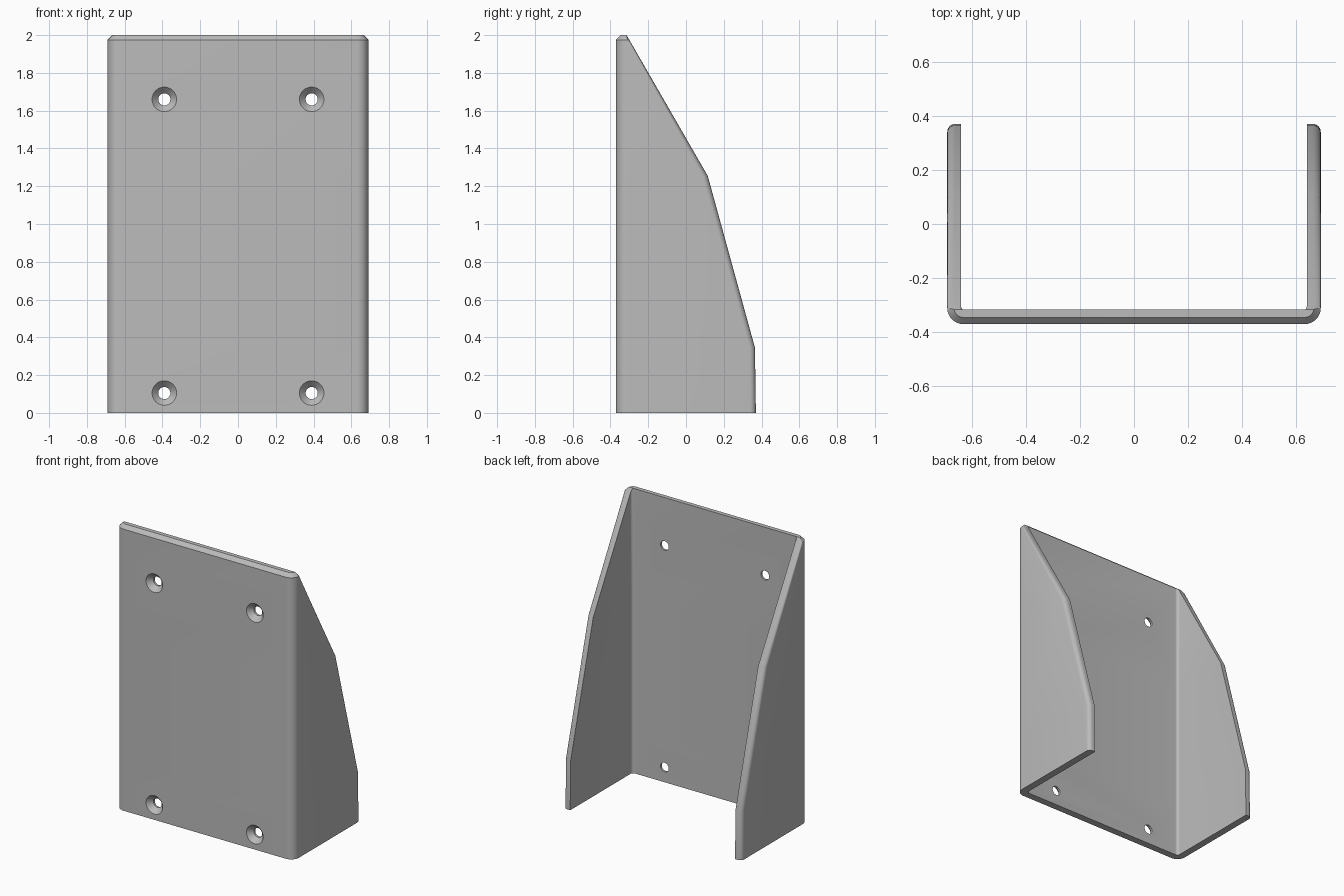
import bpy
import bmesh
from math import cos, sin, pi

cube = bpy.data.objects.get("Cube")
if cube:
    bpy.data.objects.remove(cube, do_unlink=True)

HALF_W, FRONT, WALL = 0.69, -0.37, 0.05
R_OUT, R_IN, R_EDGE = 0.06, 0.02, 0.03
CHAMFER = 0.025

grey = bpy.data.materials.new("mid grey")
grey.use_nodes = True
grey.diffuse_color = (0.5, 0.5, 0.5, 1)
grey.node_tree.nodes["Principled BSDF"].inputs["Base Color"].default_value = (0.5, 0.5, 0.5, 1)


def arc(cx, cy, rx, ry, a0, a1, n=8):
    return [(cx + rx * cos(a0 + (a1 - a0) * i / n), cy + ry * sin(a0 + (a1 - a0) * i / n))
            for i in range(n + 1)]


def section(end, inset):
    """Outline of the U channel whose side walls stop at y = end."""
    x_in = HALF_W - WALL
    r = R_OUT - inset
    edge = max(0.001, min(R_EDGE, end - (FRONT + R_OUT)))
    half = arc(HALF_W - R_OUT, FRONT + R_OUT, r, r, -pi / 2, 0)
    half += arc(HALF_W - inset - R_EDGE, end - edge, R_EDGE, edge, 0, pi / 2)
    half.append((x_in, end))
    half += arc(x_in - R_IN, FRONT + WALL + R_IN, R_IN, R_IN, 0, -pi / 2)
    half = [(x, min(y, end)) for x, y in half]
    return half + [(-x, y) for x, y in reversed(half)]


def loft(bm, rings):
    """Join closed rings of vertices and cap both ends."""
    rows = [[bm.verts.new(p) for p in ring] for ring in rings]
    n = len(rows[0])
    for a, b in zip(rows, rows[1:]):
        for i in range(n):
            j = (i + 1) % n
            bm.faces.new((a[i], a[j], b[j], b[i]))
    bm.faces.new(rows[0][::-1])
    bm.faces.new(rows[-1])


def finish(name, bm):
    bmesh.ops.remove_doubles(bm, verts=bm.verts, dist=1e-5)
    bmesh.ops.recalc_face_normals(bm, faces=bm.faces)
    mesh = bpy.data.meshes.new(name)
    bm.to_mesh(mesh)
    bm.free()
    mesh.materials.append(grey)
    obj = bpy.data.objects.new(name, mesh)
    bpy.context.collection.objects.link(obj)
    return obj


# Channel: height, back end of the side walls, chamfer inset
levels = [(0, 0.37, 0), (0.345, 0.365, 0), (1.255, 0.115, 0),
          (2 - CHAMFER, -0.3, 0), (2, -0.315, CHAMFER)]
bm = bmesh.new()
loft(bm, [[(x, y, z) for x, y in section(end, inset)] for z, end, inset in levels])
bracket = finish("bracket", bm)

# Countersunk screw holes
bm = bmesh.new()
for x in (-0.39, 0.39):
    for z in (0.105, 1.66):
        loft(bm, [[(x + px, y, z + pz) for px, pz in arc(0, 0, r, r, 0, 2 * pi, 32)[:-1]]
                  for y, r in ((-0.42, 0.065), (FRONT, 0.065), (-0.335, 0.032), (-0.27, 0.032))])
cutter = finish("screw_hole_cutter", bm)

cut = bracket.modifiers.new("screw holes", "BOOLEAN")
cut.operation = "DIFFERENCE"
cut.solver = "EXACT"
cut.object = cutter

# Bake the holes in, then smooth the rounded edges
bpy.context.view_layer.update()
for obj in bpy.context.selected_objects:
    obj.select_set(False)
bracket.select_set(True)
bpy.context.view_layer.objects.active = bracket
bpy.ops.object.modifier_apply(modifier=cut.name)
bpy.data.objects.remove(cutter, do_unlink=True)
bpy.ops.object.shade_smooth_by_angle(angle=pi / 7)
